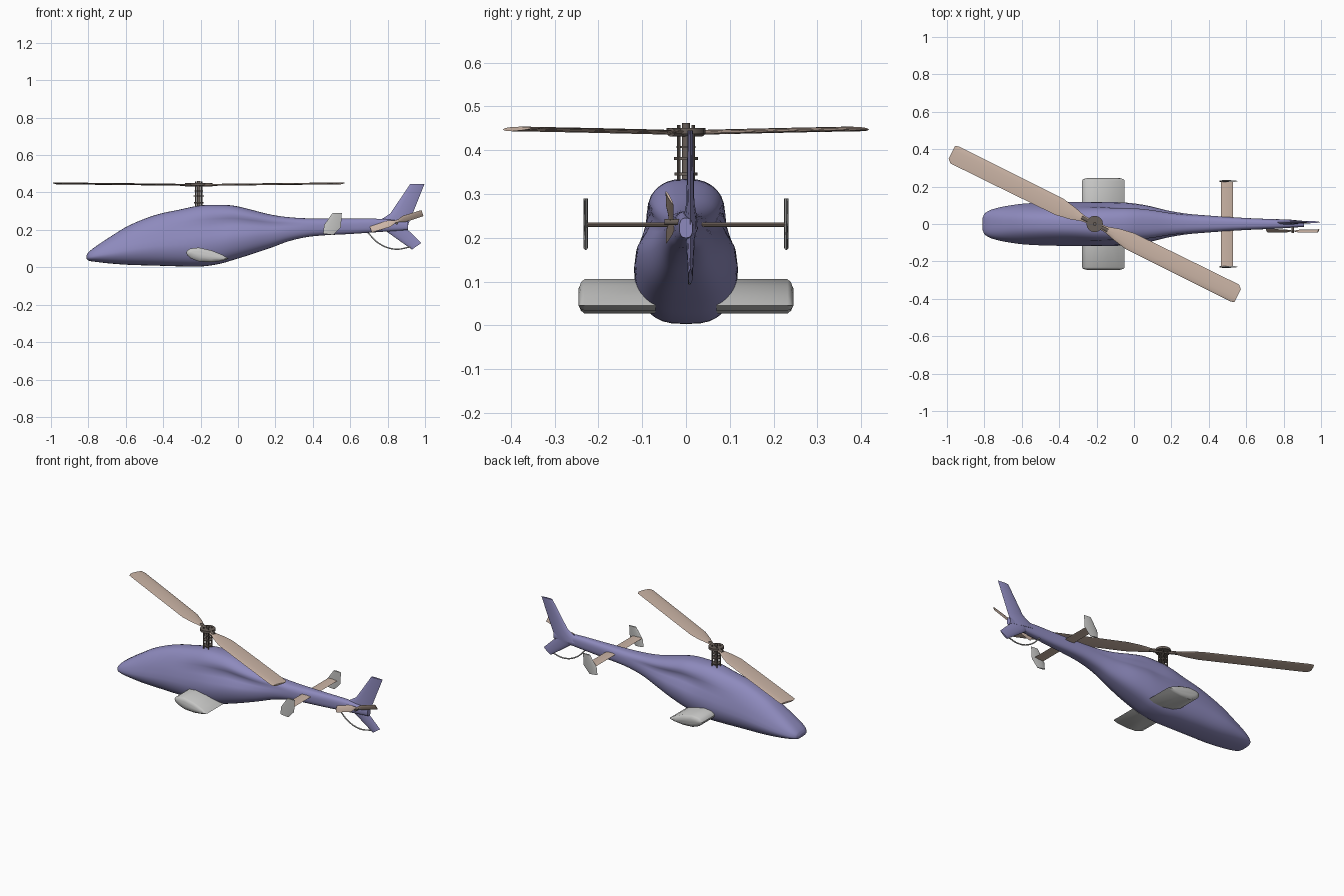
import bpy, bmesh, math
from mathutils import Vector, Matrix

cube = bpy.data.objects.get("Cube")
if cube:
    bpy.data.objects.remove(cube)


def material(name, rgb):
    m = bpy.data.materials.new(name)
    m.use_nodes = True
    m.diffuse_color = (*rgb, 1)
    m.node_tree.nodes["Principled BSDF"].inputs["Base Color"].default_value = (*rgb, 1)
    return m


VIOLET = material("violet paint", (0.27, 0.255, 0.51))
GREY = material("light grey", (0.56, 0.56, 0.55))
TAN = material("tan blade", (0.60, 0.46, 0.38))
DARK = material("dark metal", (0.14, 0.115, 0.10))


def finish(name, bm, mat, angle=40):
    bmesh.ops.recalc_face_normals(bm, faces=bm.faces)
    mesh = bpy.data.meshes.new(name)
    bm.to_mesh(mesh)
    bm.free()
    mesh.materials.append(mat)
    ob = bpy.data.objects.new(name, mesh)
    bpy.context.collection.objects.link(ob)
    bpy.ops.object.select_all(action="DESELECT")
    ob.select_set(True)
    bpy.context.view_layer.objects.active = ob
    bpy.ops.object.shade_smooth_by_angle(angle=math.radians(angle))
    return ob


def loft(name, rings, mat, angle=40):
    """Skin a closed surface over rings with equal point counts."""
    bm = bmesh.new()
    loops = [[bm.verts.new(p) for p in ring] for ring in rings]
    n = len(loops[0])
    for a, b in zip(loops, loops[1:]):
        for i in range(n):
            j = (i + 1) % n
            bm.faces.new((a[i], a[j], b[j], b[i]))
    bm.faces.new(loops[0])
    bm.faces.new(loops[-1])
    return finish(name, bm, mat, angle)


FOIL = [(0.03, 0.35), (0.1, 0.7), (0.3, 1), (0.6, 0.85), (0.85, 0.45)]


def section(le, te, thick):
    """Wing section from leading to trailing edge, with a half thickness vector."""
    le, te, thick = Vector(le), Vector(te), Vector(thick)
    top = [le.lerp(te, u) + thick * h for u, h in FOIL]
    low = [le.lerp(te, u) - thick * h for u, h in reversed(FOIL)]
    return [le] + top + [te] + low


def rod(name, a, b, r, mat, sides=12):
    a, b = Vector(a), Vector(b)
    bm = bmesh.new()
    turn = (b - a).to_track_quat("Z", "Y").to_matrix().to_4x4()
    bmesh.ops.create_cone(bm, cap_ends=True, segments=sides, radius1=r, radius2=r,
                          depth=(b - a).length,
                          matrix=Matrix.Translation((a + b) / 2) @ turn)
    return finish(name, bm, mat)


# Fuselage stations: x, bottom, top, half width, upper taper, side pinch
STATIONS = [
    (-0.81, 0.047, 0.063, 0.030, 0.0, 0.0),
    (-0.80, 0.036, 0.080, 0.055, 0.1, 0.0),
    (-0.76, 0.029, 0.112, 0.079, 0.2, 0.0),
    (-0.68, 0.020, 0.165, 0.099, 0.3, 0.0),
    (-0.58, 0.013, 0.225, 0.113, 0.35, 0.0),
    (-0.44, 0.009, 0.280, 0.119, 0.35, 0.0),
    (-0.31, 0.005, 0.309, 0.121, 0.3, 0.05),
    (-0.20, 0.004, 0.331, 0.121, 0.2, 0.13),
    (-0.10, 0.018, 0.334, 0.119, 0.16, 0.22),
    (-0.02, 0.041, 0.329, 0.114, 0.12, 0.26),
    (0.07, 0.069, 0.308, 0.100, 0.06, 0.26),
    (0.18, 0.106, 0.281, 0.073, 0.0, 0.18),
    (0.28, 0.142, 0.267, 0.056, 0.0, 0.08),
    (0.40, 0.166, 0.261, 0.045, 0.0, 0.0),
    (0.60, 0.178, 0.260, 0.032, 0.0, 0.0),
    (0.76, 0.189, 0.259, 0.025, 0.0, 0.0),
    (0.91, 0.200, 0.245, 0.015, 0.0, 0.0),
]


def blend(p0, p1, p2, p3, t):
    """Smooth curve between two stations with slopes from their neighbours."""
    d = p2[0] - p1[0]
    out = [p1[0] + d * t]
    for a, b, c, e in list(zip(p0, p1, p2, p3))[1:]:
        m1 = (c - a) / (p2[0] - p0[0]) * d
        m2 = (e - b) / (p3[0] - p1[0]) * d
        out.append((2*t**3 - 3*t*t + 1) * b + (t**3 - 2*t*t + t) * m1
                   + (3*t*t - 2*t**3) * c + (t**3 - t*t) * m2)
    return out


def hull_ring(x, low, high, width, taper, pinch, n=40):
    ring = []
    for k in range(n):
        a = math.tau * k / n
        c, s = math.cos(a), math.sin(a)
        v = math.copysign(abs(s) ** 0.8, s)
        u = math.copysign(abs(c) ** 0.7, c)
        h = (v + 1) / 2
        scale = 1 - taper * max(0, h - 0.35) / 0.65
        scale *= 1 - pinch * math.exp(-((h - 0.68) / 0.12) ** 2)
        ring.append((x, u * width * scale, low + h * (high - low)))
    return ring


rings = []
for i in range(len(STATIONS) - 1):
    near = [STATIONS[min(max(i + k, 0), len(STATIONS) - 1)] for k in (-1, 0, 1, 2)]
    rings += [hull_ring(*blend(*near, t / 4)) for t in range(4)]
rings.append(hull_ring(*STATIONS[-1]))
loft("fuselage", rings, VIOLET, 60)

# Tail fins, as rows of leading edge, trailing edge and half thickness
y = 0.010
UPPER = [(0.70, 0.225, 0.905, 0.205, 0.016), (0.775, 0.262, 0.912, 0.235, 0.014),
         (0.815, 0.288, 0.925, 0.265, 0.009), (0.92, 0.445, 0.997, 0.445, 0.006)]
LOWER = [(0.77, 0.215, 0.89, 0.225, 0.013), (0.80, 0.187, 0.905, 0.203, 0.010),
         (0.93, 0.095, 0.98, 0.13, 0.005)]
for name, rows in (("upper_tail_fin", UPPER), ("lower_tail_fin", LOWER)):
    loft(name, [section((a, y, b), (c, y, d), (0, t, 0)) for a, b, c, d, t in rows], VIOLET)

# Side stub wings, and the plates at the stabilizer ends
PLATE = [(0.505, 0.29, 0.555, 0.29), (0.46, 0.225, 0.55, 0.215), (0.455, 0.18, 0.51, 0.172)]
for side, s in (("front", -1), ("back", 1)):
    wing = [(0.07, 0, 1), (0.232, 0, 1), (0.240, 0.006, 0.8), (0.245, 0.025, 0.4)]
    loft(side + "_stub_wing",
         [section((-0.278 + e, s * w, 0.078), (-0.05 - e, s * w, 0.046), (0, 0, 0.037 * k))
          for w, e, k in wing], GREY)
    loft(side + "_end_plate",
         [section((a, s * 0.229, b), (c, s * 0.229, d), (0, 0.005, 0))
          for a, b, c, d in PLATE], GREY)
loft("stabilizer", [section((0.465, w, 0.23), (0.53, w, 0.23), (0, 0, 0.005))
                    for w in (-0.229, 0.229)], TAN)

# Main rotor: two blades turned about the mast
HUB = Vector((-0.21, 0, 0))
BLADE = [(0.03, -0.014, 0.014, 0.441), (0.07, -0.016, 0.018, 0.441),
         (0.13, -0.032, 0.036, 0.442), (0.21, -0.047, 0.050, 0.443),
         (0.50, -0.048, 0.052, 0.446), (0.835, -0.048, 0.053, 0.449),
         (0.855, -0.042, 0.035, 0.449)]
for name, deg in (("main_blade_left", -26.4), ("main_blade_right", 153.6)):
    turn = Matrix.Translation(HUB) @ Matrix.Rotation(math.radians(deg), 4, "Z")
    loft(name, [[turn @ p for p in section((r, a, z - 0.002), (r, b, z + 0.002), (0, 0, 0.005))]
                for r, a, b, z in BLADE], TAN, 30)

# Mast, control rods and hub discs
rod("mast", HUB + Vector((0, 0, 0.31)), HUB + Vector((0, 0, 0.462)), 0.009, DARK)
for i in range(4):
    a = math.tau * i / 4 + math.radians(45)
    p = HUB + Vector((0.024 * math.cos(a), 0.024 * math.sin(a), 0))
    rod(f"control_rod_{i + 1}", p + Vector((0, 0, 0.32)), p + Vector((0, 0, 0.458)), 0.004, DARK, 8)
for name, z, r, h in (("lower_swash_disc", 0.342, 0.026, 0.007), ("middle_swash_disc", 0.378, 0.027, 0.006),
                      ("upper_swash_disc", 0.405, 0.022, 0.005), ("rotor_hub", 0.437, 0.044, 0.014)):
    rod(name, HUB + Vector((0, 0, z)), HUB + Vector((0, 0, z + h)), r, DARK, 16)
grip = Vector((0.07, -0.035, 0.441))
rod("blade_grip", HUB + grip, HUB + Vector((-grip.x, -grip.y, grip.z)), 0.010, DARK)

# Tail rotor: one twisted two-ended blade on a short shaft
centre = Vector((0.848, -0.037, 0.246))
along = Vector((0.953, 0, 0.303))
across = Vector((-0.303, 0, 0.953))
rows = []
for r, chord, twist in ((-0.145, 0.017, 1), (-0.04, 0.018, 0.9), (-0.012, 0.008, 0.2),
                        (0.012, 0.008, -0.2), (0.04, 0.018, -0.9), (0.145, 0.017, -1)):
    edge = across * chord + Vector((0, 0.009 * twist, 0))
    mid = centre + along * r
    rows.append(section(mid + edge, mid - edge, (0, 0.003, 0)))
loft("tail_rotor", rows, TAN, 30)
rod("tail_rotor_shaft", centre + Vector((0, -0.012, -0.01)), (0.848, 0.01, 0.236), 0.007, DARK)

# Curved wire guard below the tail
curve = bpy.data.curves.new("tail_guard", "CURVE")
curve.dimensions = "3D"
curve.bevel_depth = 0.004
curve.bevel_resolution = 1
curve.resolution_u = 6
spline = curve.splines.new("BEZIER")
path = [(0.69, 0.19), (0.755, 0.127), (0.84, 0.097), (0.925, 0.11)]
spline.bezier_points.add(len(path) - 1)
for point, (x, z) in zip(spline.bezier_points, path):
    point.co = (x, 0.008, z)
    point.handle_left_type = point.handle_right_type = "AUTO"
curve.materials.append(GREY)
bpy.context.collection.objects.link(bpy.data.objects.new("tail_guard", curve))
